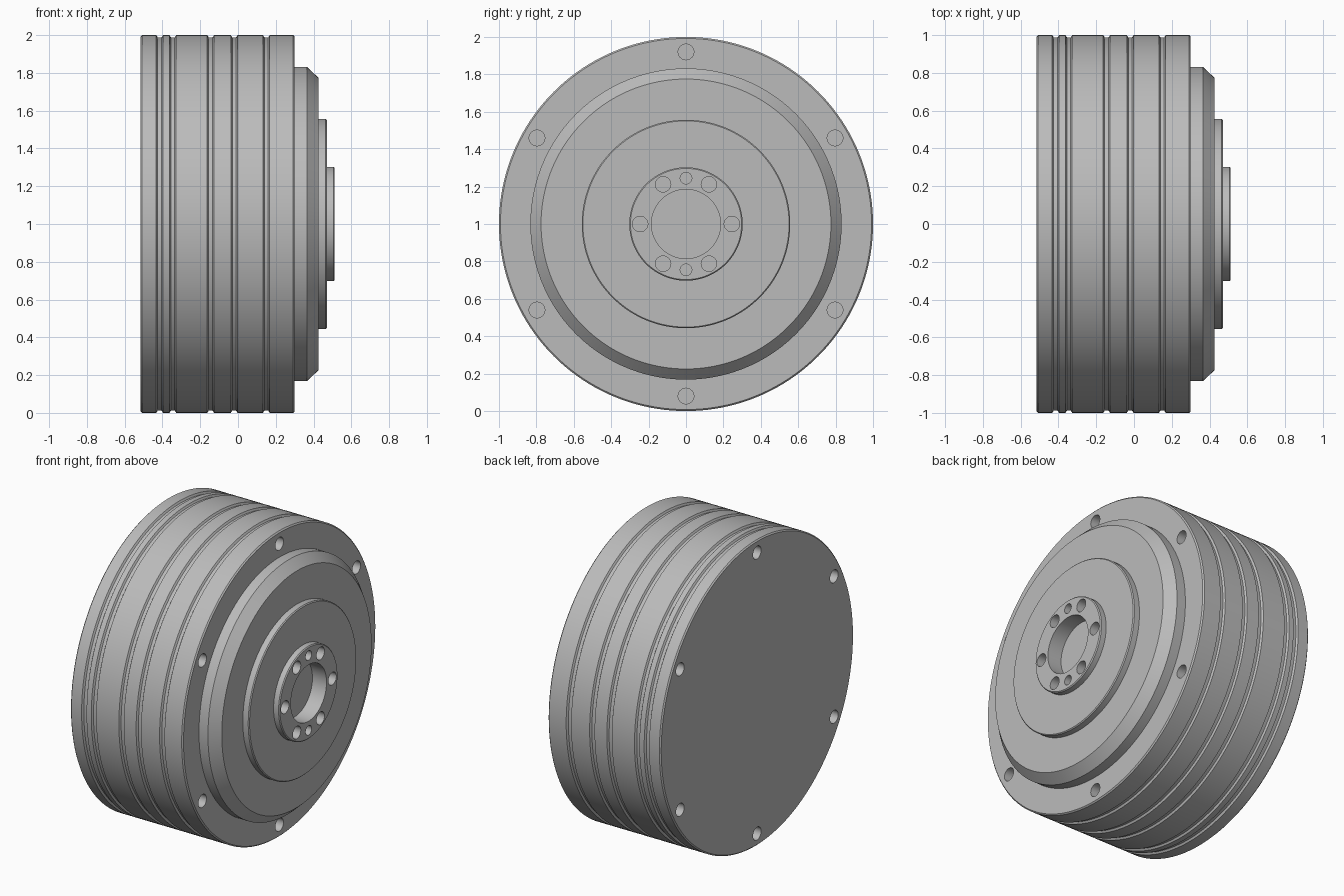
import bpy
import bmesh
import math
from mathutils import Matrix

cube = bpy.data.objects.get("Cube")
if cube:
    bpy.data.objects.remove(cube, do_unlink=True)

SEGMENTS = 160
AXIS_Z = 1.0

metal = bpy.data.materials.new("brushed grey metal")
metal.use_nodes = True
GREY = (0.5, 0.5, 0.5, 1)
metal.diffuse_color = GREY
metal.node_tree.nodes["Principled BSDF"].inputs["Base Color"].default_value = GREY


def lathe(name, profile):
    """Closed solid turned around the x axis from (x, radius) points."""
    bm = bmesh.new()
    rings = []
    for x, r in profile:
        angles = [math.tau * i / SEGMENTS for i in range(SEGMENTS)]
        rings.append([bm.verts.new((x, r * math.cos(a), AXIS_Z + r * math.sin(a)))
                      for a in angles])
    for a, b in zip(rings, rings[1:]):
        for i in range(SEGMENTS):
            j = (i + 1) % SEGMENTS
            bm.faces.new((a[i], a[j], b[j], b[i]))
    bm.faces.new(rings[0])
    bm.faces.new(rings[-1])
    bmesh.ops.recalc_face_normals(bm, faces=bm.faces)
    mesh = bpy.data.meshes.new(name)
    bm.to_mesh(mesh)
    bm.free()
    mesh.materials.append(metal)
    obj = bpy.data.objects.new(name, mesh)
    bpy.context.collection.objects.link(obj)
    return obj


def pins(bm, radius, ring, degrees, x0, x1):
    """Cylinders along x, spaced on a bolt circle."""
    for d in degrees:
        a = math.radians(d)
        place = Matrix.Translation(((x0 + x1) / 2, ring * math.cos(a),
                                    AXIS_Z + ring * math.sin(a)))
        bmesh.ops.create_cone(bm, cap_ends=True, segments=48, radius1=radius,
                              radius2=radius, depth=x1 - x0,
                              matrix=place @ Matrix.Rotation(math.pi / 2, 4, 'Y'))


def cut(target, bm):
    """Subtract the pins from the target and drop the cutter."""
    mesh = bpy.data.meshes.new("hole_cutter")
    bm.to_mesh(mesh)
    bm.free()
    mesh.materials.append(metal)
    cutter = bpy.data.objects.new("hole_cutter", mesh)
    cutter.hide_render = True
    bpy.context.collection.objects.link(cutter)
    mod = target.modifiers.new("holes", 'BOOLEAN')
    mod.operation = 'DIFFERENCE'
    mod.solver = 'EXACT'
    mod.object = cutter
    bpy.context.view_layer.objects.active = target
    bpy.ops.object.modifier_apply(modifier=mod.name)
    bpy.data.objects.remove(cutter, do_unlink=True)


# Drum housing with grooves and softened rims
BACK, FRONT, RIM = -0.515, 0.30, 0.008
outline = [(BACK, 1 - RIM), (BACK + RIM, 1)]
for centre in (-0.415, -0.345, -0.145, -0.02, 0.15):
    outline += [(centre - 0.018, 1), (centre - 0.01, 0.988),
                (centre + 0.01, 0.988), (centre + 0.018, 1)]
outline += [(FRONT - RIM, 1), (FRONT, 1 - RIM)]
housing = lathe("housing", outline)

# Bolt holes in both end faces
bolts = range(30, 390, 60)
bm = bmesh.new()
pins(bm, 0.042, 0.92, bolts, FRONT - 0.2, FRONT + 0.1)
pins(bm, 0.042, 0.92, bolts, BACK - 0.1, BACK + 0.2)
cut(housing, bm)

# Chamfered front cover
cover = lathe("front_cover", [(FRONT, 0.832), (0.365, 0.832), (0.425, 0.775)])

# Stepped output flange
flange = lathe("output_flange", [(0.425, 0.557), (0.464, 0.557), (0.47, 0.551),
                                 (0.47, 0.303), (0.506, 0.303), (0.512, 0.297)])

# Centre bore runs through the flange into the cover
for part in (cover, flange):
    bm = bmesh.new()
    pins(bm, 0.185, 0, [0], 0.41, 0.6)
    cut(part, bm)

# Screw holes and two smaller dowel holes around the bore
bm = bmesh.new()
pins(bm, 0.041, 0.245, range(0, 360, 60), 0.435, 0.6)
pins(bm, 0.031, 0.245, (90, 270), 0.435, 0.6)
cut(flange, bm)

# Smooth shading with crisp edges
bpy.ops.object.select_all(action='DESELECT')
for part in (housing, cover, flange):
    part.select_set(True)
bpy.context.view_layer.objects.active = housing
bpy.ops.object.shade_smooth_by_angle(angle=math.radians(25))
